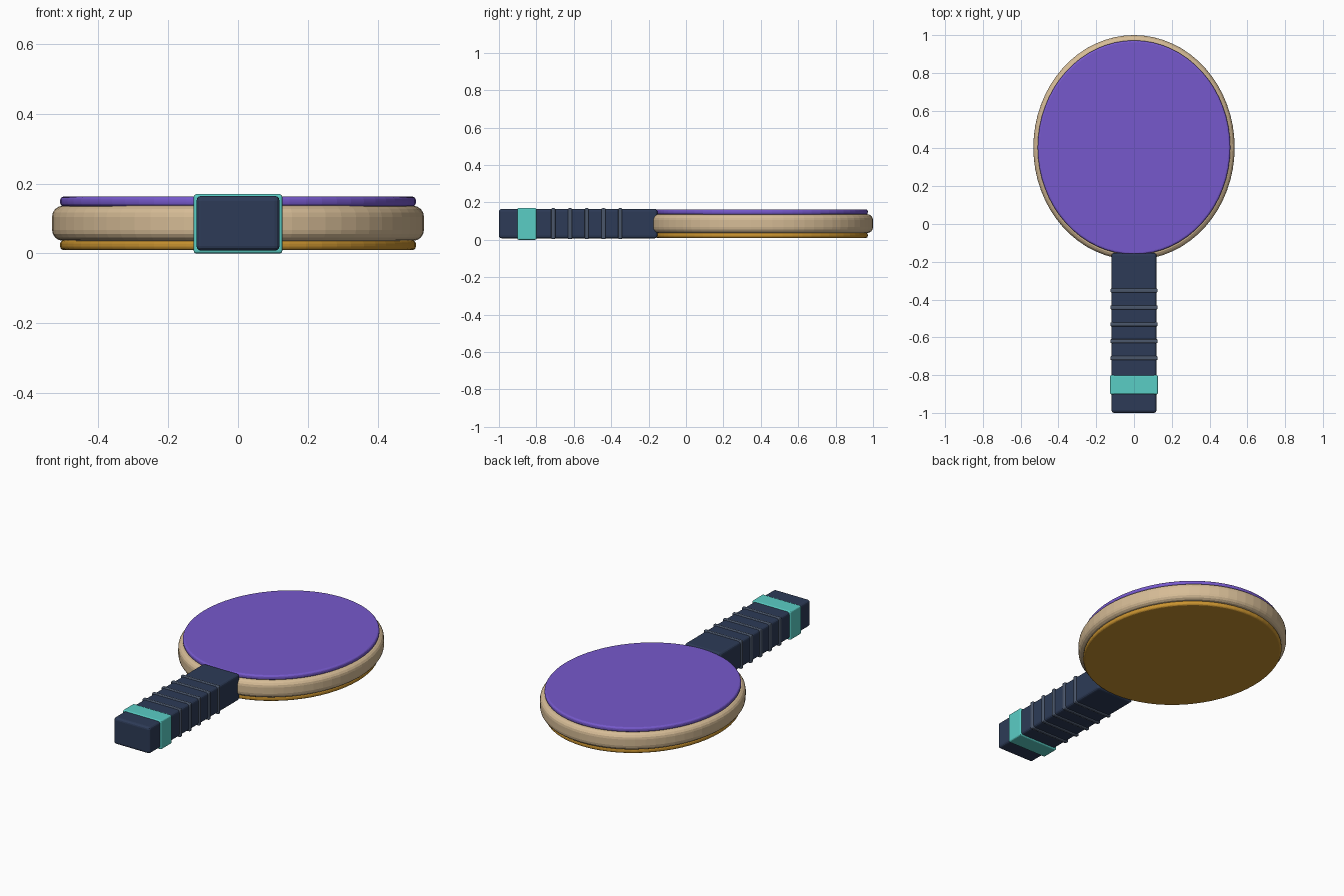
import bpy
import math

cube = bpy.data.objects.get("Cube")
if cube:
    bpy.data.objects.remove(cube, do_unlink=True)


def material(name, hex_colour):
    # Convert a display hex colour to linear values
    srgb = [int(hex_colour[i:i + 2], 16) / 255 for i in (0, 2, 4)]
    rgba = [c / 12.92 if c <= 0.04045 else ((c + 0.055) / 1.055) ** 2.4 for c in srgb] + [1]
    mat = bpy.data.materials.new(name)
    mat.use_nodes = True
    mat.diffuse_color = rgba
    mat.node_tree.nodes["Principled BSDF"].inputs["Base Color"].default_value = rgba
    return mat


WOOD = material("pale wood", "D6BC96")
PURPLE = material("purple rubber", "7659CC")
ORANGE = material("amber rubber", "C8922F")
NAVY = material("navy grip", "2D3B57")
SLATE = material("slate ridge", "4A566A")
TEAL = material("teal band", "5ACDC5")


def finish(obj, name, mat, bevel, segments):
    obj.name = name
    obj.data.materials.append(mat)
    mod = obj.modifiers.new("rounded edges", "BEVEL")
    mod.width = bevel
    mod.segments = segments
    mod.limit_method = "ANGLE"
    mod.angle_limit = math.radians(40)


def disc(name, mat, rx, ry, y, z_low, z_high, bevel):
    bpy.ops.mesh.primitive_cylinder_add(vertices=64, radius=1, depth=1,
                                        location=(0, y, (z_low + z_high) / 2))
    obj = bpy.context.object
    obj.scale = (rx, ry, z_high - z_low)
    bpy.ops.object.transform_apply(location=False, rotation=False, scale=True)
    finish(obj, name, mat, bevel, 4)


def block(name, mat, half_x, y_low, y_high, z_low, z_high, bevel):
    bpy.ops.mesh.primitive_cube_add(size=1, location=(0, (y_low + y_high) / 2,
                                                      (z_low + z_high) / 2))
    obj = bpy.context.object
    obj.scale = (half_x * 2, y_high - y_low, z_high - z_low)
    bpy.ops.object.transform_apply(location=False, rotation=False, scale=True)
    finish(obj, name, mat, bevel, 3)


# Paddle head: wooden core with a rubber sheet on each face
disc("blade_core", WOOD, 0.533, 0.595, 0.405, 0.036, 0.137, 0.032)
disc("top_rubber", PURPLE, 0.51, 0.567, 0.405, 0.135, 0.163, 0.011)
disc("bottom_rubber", ORANGE, 0.51, 0.567, 0.405, 0.01, 0.038, 0.011)

# Handle with its end band and grip ridges
block("handle", NAVY, 0.119, -1.0, -0.153, 0.008, 0.165, 0.014)
block("end_band", TEAL, 0.127, -0.902, -0.8, 0.0, 0.17, 0.008)
for i in range(5):
    y = -0.352 - i * 0.0895
    block(f"grip_ridge_{i + 1}", SLATE, 0.125, y - 0.011, y + 0.011, 0.003, 0.169, 0.006)
